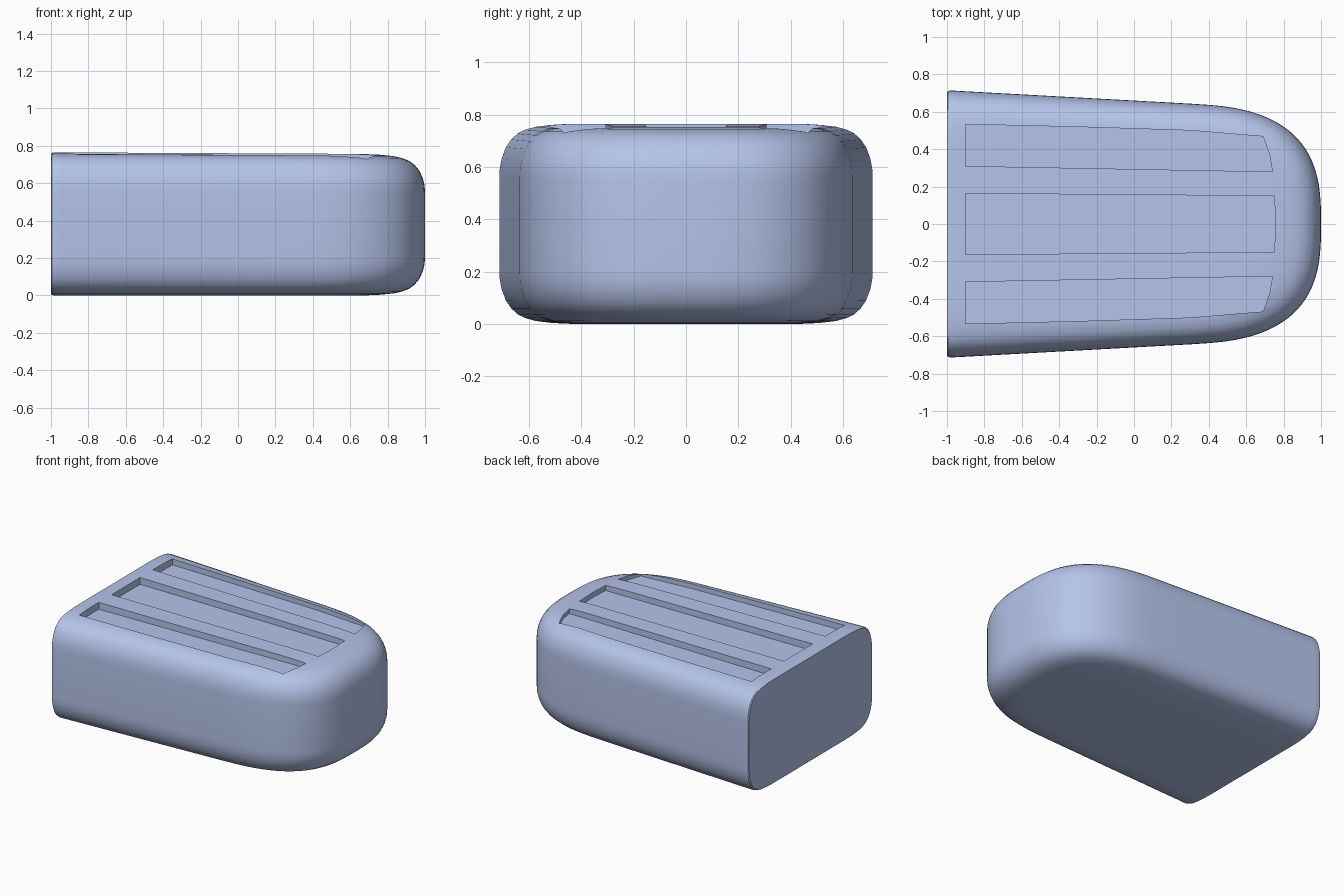
import bpy, bmesh, math

if "Cube" in bpy.data.objects:
    bpy.data.objects.remove(bpy.data.objects["Cube"])

H = 0.765
FLOOR = 0.715


def half_outline():
    # tapered straight side, then a superellipse nose
    w = lambda x: 0.66 - 0.055 * x
    pts = [(x, w(x)) for x in (-1, -0.994, -0.98, -0.95, -0.7, -0.4, -0.1, 0.15)]
    n = 22
    for i in range(n + 1):
        t = math.pi / 2 * (1 - i / n)
        c, s = max(math.cos(t), 0) ** 0.7, max(math.sin(t), 0) ** 0.7
        if i == n:
            c, s = 1.0, 0.0
        x = 0.3 + 0.7 * c
        pts.append((x, w(x) * s))
    pts[0], pts[1] = (-1, 0.704), (-0.994, 0.711)
    return pts


def make_object(name, bm):
    bmesh.ops.recalc_face_normals(bm, faces=bm.faces[:])
    me = bpy.data.meshes.new(name)
    bm.to_mesh(me)
    bm.free()
    ob = bpy.data.objects.new(name, me)
    bpy.context.collection.objects.link(ob)
    return ob


# body: stacked inset outlines, (inset, depth from top or bottom)
half = half_outline()
outline = half + [(x, -y) for x, y in reversed(half[:-1])]
edge = [(0.30, 0), (0.25, 0.001), (0.2, 0.004), (0.14, 0.011), (0.1, 0.022),
        (0.07, 0.037), (0.045, 0.06), (0.025, 0.09), (0.01, 0.13),
        (0.002, 0.17), (0, 0.21)]
levels = [(d, z) for d, z in edge] + [(d, H - z) for d, z in reversed(edge)]

bm = bmesh.new()
rings = []
for d, z in levels:
    ring = []
    for x, y in outline:
        px = x - 1.2 * d * ((x + 1) / 2) ** 2
        pz = z - 0.005 * (px + 1) * z / H
        if x < -0.99:
            pz = H / 2 + (pz - H / 2) * (0.98 if x == -1 else 0.994)
        ring.append(bm.verts.new((px, y * (1 - d / 0.71), pz)))
    rings.append(ring)
n = len(outline)
for a, b in zip(rings, rings[1:]):
    for i in range(n - 1):
        bm.faces.new((a[i], a[i + 1], b[i + 1], b[i]))
for ring in (rings[0], rings[-1]):
    for i in range(len(half) - 2):
        bm.faces.new((ring[i], ring[i + 1], ring[n - 2 - i], ring[n - 1 - i]))
    m = len(half) - 1
    bm.faces.new((ring[m - 1], ring[m], ring[m + 1]))
# flat back
back = bm.faces.new([r[0] for r in rings] + [r[-1] for r in reversed(rings)])
body = make_object("body", bm)

# three recesses in the top
side = [(-0.9, 0.31), (0.74, 0.28), (0.725, 0.37), (0.69, 0.468),
        (0.3, 0.5), (-0.3, 0.519), (-0.9, 0.533)]
middle = [(-0.9, -0.163), (0.75, -0.15), (0.757, 0), (0.75, 0.15), (-0.9, 0.163)]
bm = bmesh.new()
for plan in (side, [(x, -y) for x, y in side], middle):
    lo = [bm.verts.new((x, y, FLOOR)) for x, y in plan]
    hi = [bm.verts.new((x, y, 0.9)) for x, y in plan]
    bm.faces.new(lo)
    bm.faces.new(hi)
    for i in range(len(plan)):
        j = (i + 1) % len(plan)
        bm.faces.new((lo[i], lo[j], hi[j], hi[i]))
cutter = make_object("recess_cutter", bm)
cutter.hide_render = True

mod = body.modifiers.new("recesses", 'BOOLEAN')
mod.operation = 'DIFFERENCE'
mod.solver = 'EXACT'
mod.object = cutter
bpy.context.view_layer.objects.active = body
body.select_set(True)
bpy.ops.object.modifier_apply(modifier=mod.name)
bpy.data.objects.remove(cutter)
bpy.ops.object.shade_smooth_by_angle(angle=math.radians(35))

# blue finish
blue = bpy.data.materials.new("blue")
blue.diffuse_color = (0.46, 0.55, 0.82, 1)
blue.use_nodes = True
blue.node_tree.nodes["Principled BSDF"].inputs["Base Color"].default_value = blue.diffuse_color
body.data.materials.clear()
body.data.materials.append(blue)
